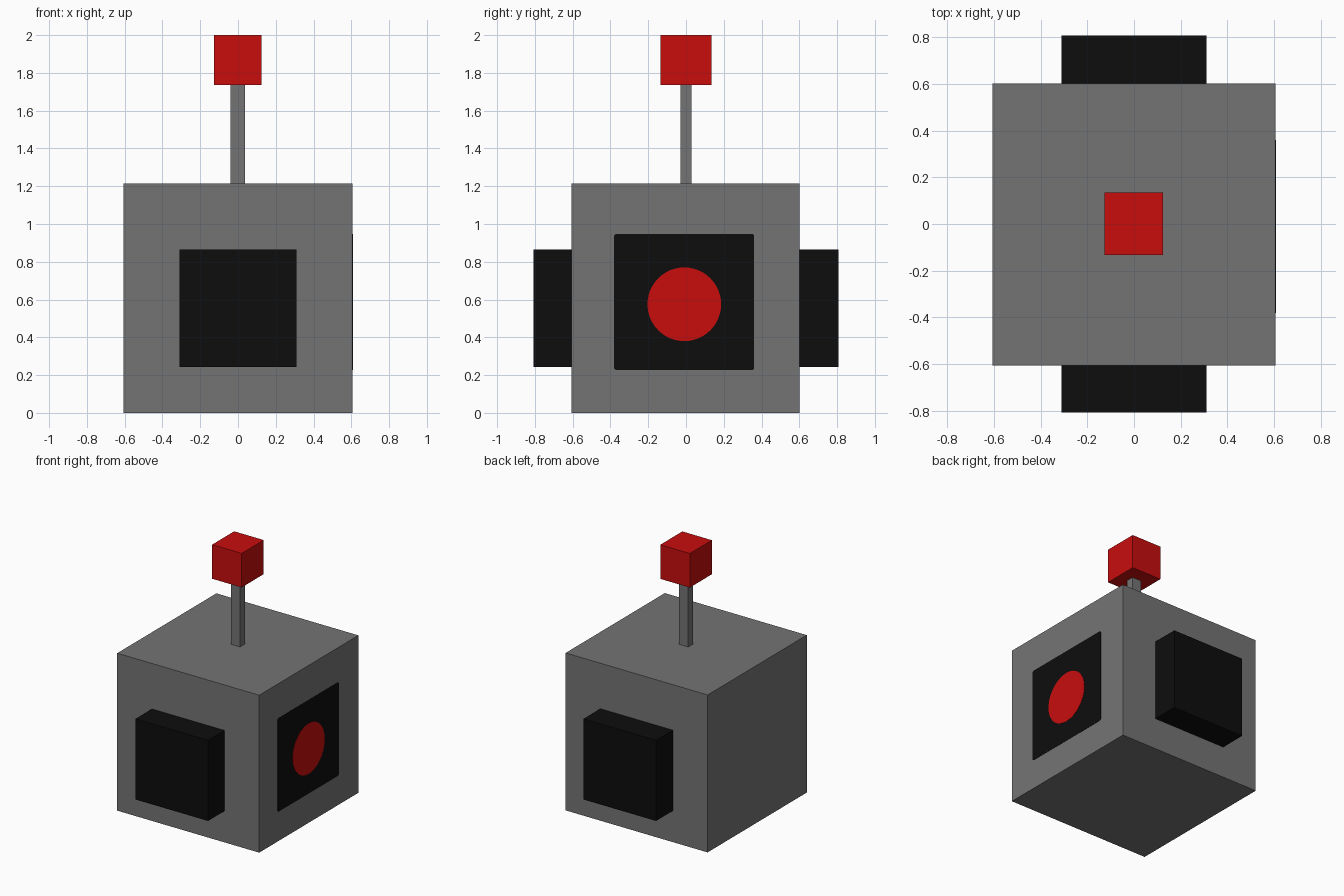
import bpy, bmesh, math

if "Cube" in bpy.data.objects:
    bpy.data.objects.remove(bpy.data.objects["Cube"])


def material(name, rgb):
    m = bpy.data.materials.new(name)
    m.diffuse_color = (*rgb, 1.0)
    m.use_nodes = True
    m.node_tree.nodes["Principled BSDF"].inputs["Base Color"].default_value = m.diffuse_color
    return m


GREY = material("grey", (0.175, 0.175, 0.175))
BLACK = material("black", (0.004, 0.004, 0.004))
RED = material("red", (0.58, 0.004, 0.004))


def add_object(name, bm, mat):
    bmesh.ops.recalc_face_normals(bm, faces=bm.faces)
    mesh = bpy.data.meshes.new(name)
    bm.to_mesh(mesh)
    bm.free()
    mesh.materials.append(mat)
    ob = bpy.data.objects.new(name, mesh)
    bpy.context.collection.objects.link(ob)
    return ob


def box(name, lo, hi, mat):
    bm = bmesh.new()
    bmesh.ops.create_cube(bm, size=1)
    for v in bm.verts:
        v.co = [a + (c + 0.5) * (b - a) for a, b, c in zip(lo, hi, v.co)]
    return add_object(name, bm, mat)


def plate(name, outline, x0, x1, mat):
    """Thin plate on the right side, from a (y, z) outline."""
    bm = bmesh.new()
    face = bm.faces.new([bm.verts.new((x0, y, z)) for y, z in outline])
    ext = bmesh.ops.extrude_face_region(bm, geom=[face], use_keep_orig=True)
    for g in ext["geom"]:
        if isinstance(g, bmesh.types.BMVert):
            g.co.x = x1
    return add_object(name, bm, mat)


# Main head block
box("head", (-0.606, -0.607, 0), (0.606, 0.602, 1.215), GREY)

# Ear blocks on front and back
box("front_ear", (-0.31, -0.808, 0.242), (0.31, -0.607, 0.864), BLACK)
box("back_ear", (-0.31, 0.602, 0.242), (0.31, 0.808, 0.864), BLACK)

# Antenna pole and tip
box("antenna_pole", (-0.04, -0.03, 1.215), (0.038, 0.03, 1.737), GREY)
box("antenna_tip", (-0.127, -0.134, 1.737), (0.125, 0.135, 2.0), RED)

# Black face panel with clipped corners
y0, y1, z0, z1, c = -0.381, 0.361, 0.227, 0.948, 0.009
plate("face_panel",
      [(y0 + c, z0), (y1 - c, z0), (y1, z0 + c), (y1, z1 - c),
       (y1 - c, z1), (y0 + c, z1), (y0, z1 - c), (y0, z0 + c)],
      0.606, 0.608, BLACK)

# Round red eye
N = 48
plate("eye",
      [(-0.009 + 0.195 * math.cos(2 * math.pi * i / N),
        0.575 + 0.195 * math.sin(2 * math.pi * i / N)) for i in range(N)],
      0.608, 0.610, RED)
